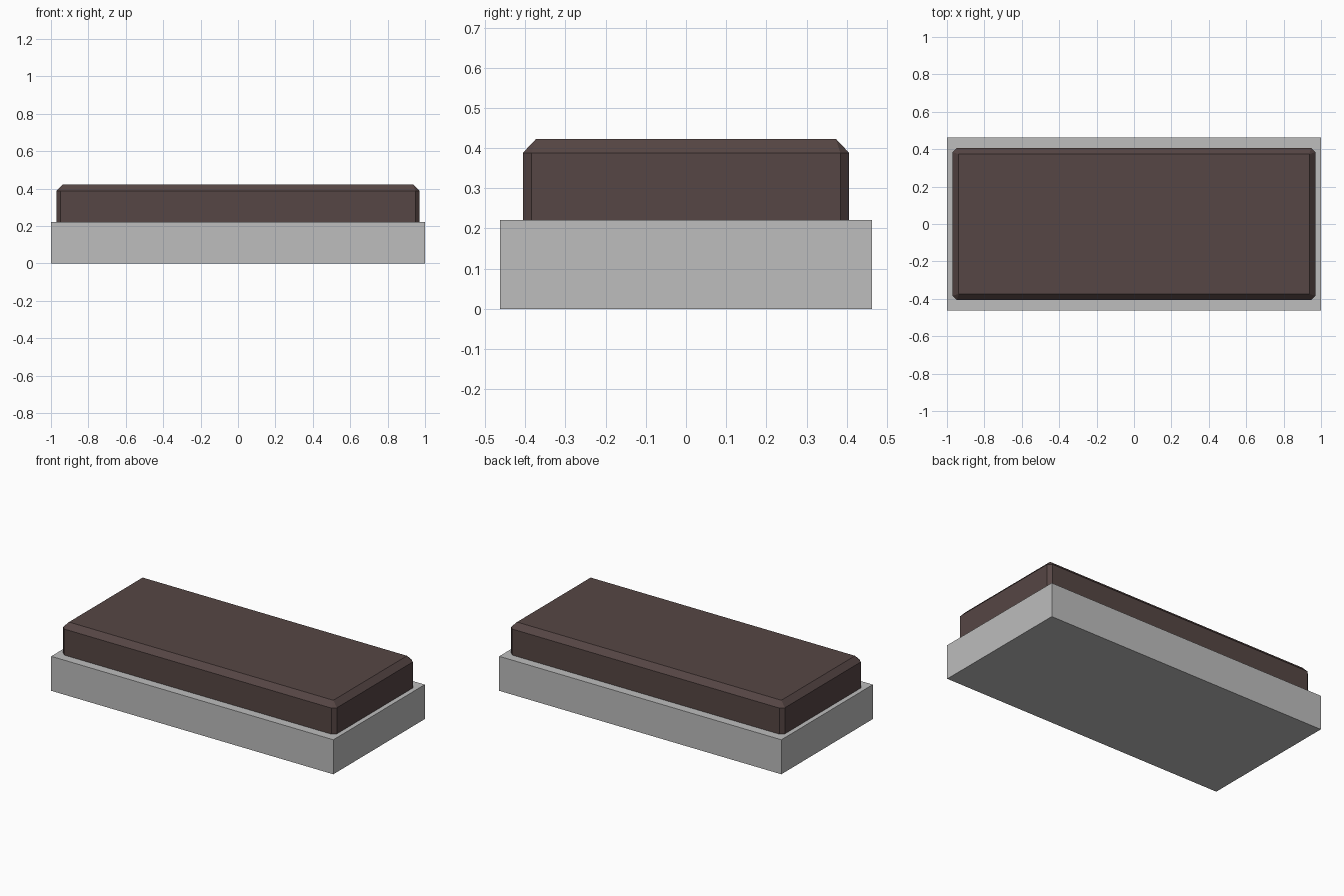
import bpy, bmesh

cube = bpy.data.objects.get("Cube")
if cube:
    bpy.data.objects.remove(cube, do_unlink=True)


def material(name, rgb):
    mat = bpy.data.materials.new(name)
    mat.use_nodes = True
    mat.diffuse_color = (*rgb, 1)
    mat.node_tree.nodes["Principled BSDF"].inputs["Base Color"].default_value = (*rgb, 1)
    return mat


def ring(hx, hy, cut, z):
    """Rectangle with its four corners cut off, counter-clockwise."""
    pts = []
    for sx, sy in ((1, 1), (-1, 1), (-1, -1), (1, -1)):
        pair = [(sx * hx, sy * (hy - cut), z), (sx * (hx - cut), sy * hy, z)]
        pts += pair if sx * sy > 0 else pair[::-1]
    return pts


def stacked_block(name, rings, mat):
    """Closed block lofted through a stack of rings."""
    bm = bmesh.new()
    loops = [[bm.verts.new(p) for p in r] for r in rings]
    for low, high in zip(loops, loops[1:]):
        for i in range(len(low)):
            j = (i + 1) % len(low)
            bm.faces.new((low[i], low[j], high[j], high[i]))
    bm.faces.new(loops[0][::-1])
    bm.faces.new(loops[-1])
    bmesh.ops.remove_doubles(bm, verts=bm.verts[:], dist=1e-5)
    bmesh.ops.recalc_face_normals(bm, faces=bm.faces[:])
    mesh = bpy.data.meshes.new(name)
    bm.to_mesh(mesh)
    bm.free()
    mesh.materials.append(mat)
    obj = bpy.data.objects.new(name, mesh)
    bpy.context.collection.objects.link(obj)
    return obj


grey = material("light grey", (0.51, 0.51, 0.51))
brown = material("dark brown", (0.093, 0.061, 0.058))

# Plain base plinth
stacked_block("base", [ring(1.0, 0.463, 0, 0), ring(1.0, 0.463, 0, 0.221)], grey)

# Slab with cut corners and a chamfered top edge
stacked_block("slab", [ring(0.97, 0.406, 0.022, 0.221),
                       ring(0.97, 0.406, 0.022, 0.388),
                       ring(0.937, 0.373, 0, 0.423)], brown)
